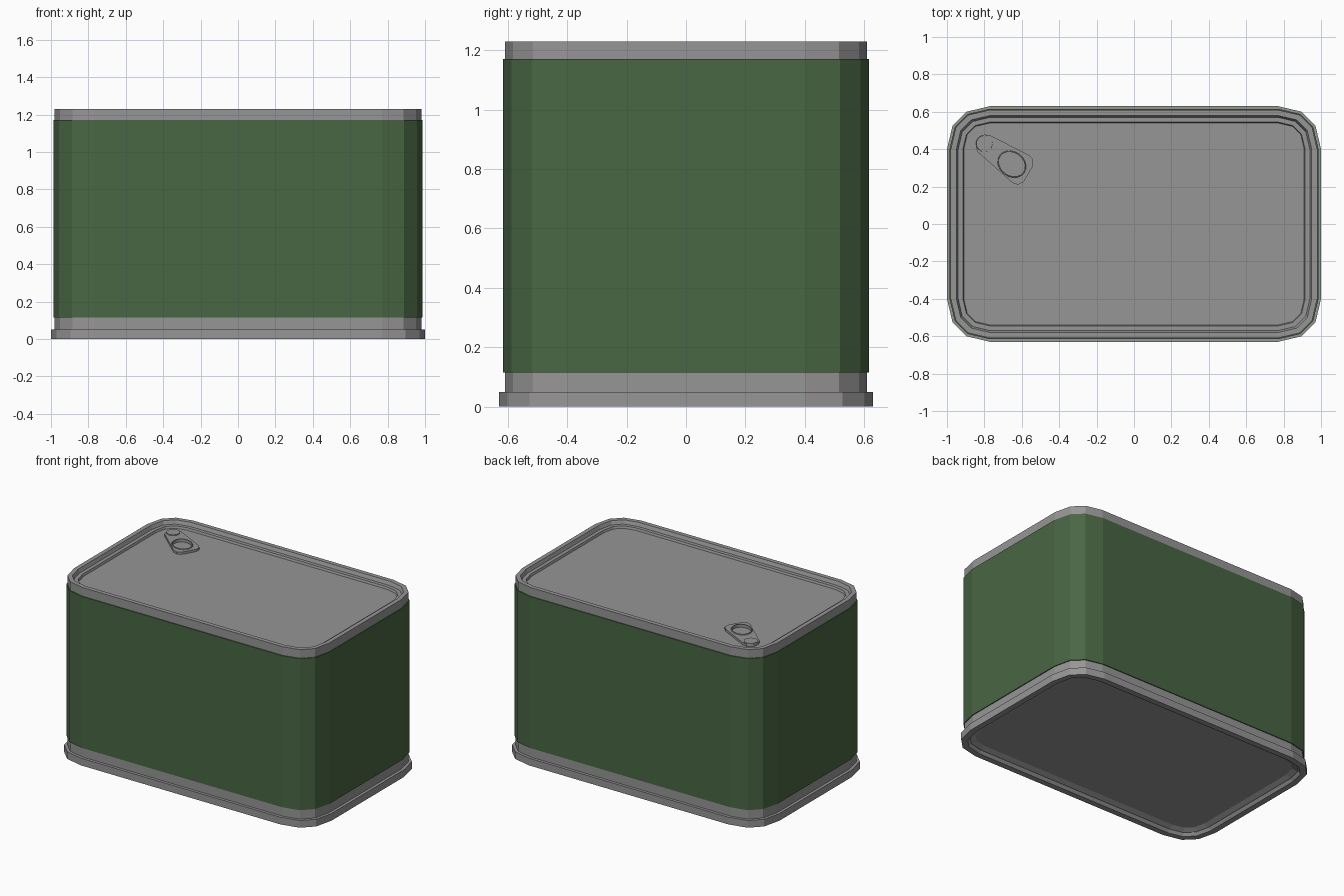
import bpy, bmesh, math
from mathutils import Matrix

if "Cube" in bpy.data.objects:
    bpy.data.objects.remove(bpy.data.objects["Cube"])


def material(name, rgb):
    m = bpy.data.materials.new(name)
    m.diffuse_color = (*rgb, 1)
    m.use_nodes = True
    m.node_tree.nodes["Principled BSDF"].inputs["Base Color"].default_value = m.diffuse_color
    return m


METAL = material("grey metal", (0.31, 0.303, 0.303))
GREEN = material("label green", (0.066, 0.133, 0.057))


def finish(name, bm, mat, recalc=True):
    if recalc:
        bmesh.ops.recalc_face_normals(bm, faces=bm.faces[:])
    me = bpy.data.meshes.new(name)
    bm.to_mesh(me)
    bm.free()
    me.materials.append(mat)
    ob = bpy.data.objects.new(name, me)
    bpy.context.collection.objects.link(ob)
    return ob


def outline(inset):
    # rounded rectangle with three facets per corner, counter-clockwise
    r = 0.23 - inset
    arc = [(1, 0), (0.87, 0.55), (0.55, 0.87), (0, 1)]
    pts = []
    for sx, sy in ((1, 1), (-1, 1), (-1, -1), (1, -1)):
        for u, v in (arc if sx * sy > 0 else arc[::-1]):
            pts.append((sx * (0.77 + u * r), sy * (0.40 + v * r)))
    return pts


def loft(name, profile, mat, cap_first=False, cap_last=False):
    # profile rows are (inset, height), running up the outside
    bm = bmesh.new()
    rings = [[bm.verts.new((x, y, z)) for x, y in outline(i)] for i, z in profile]
    n = len(rings[0])
    for a, b in zip(rings, rings[1:]):
        for k in range(n):
            j = (k + 1) % n
            bm.faces.new((a[k], a[j], b[j], b[k]))
    if cap_first:
        bm.faces.new(rings[0][::-1])
    if cap_last:
        bm.faces.new(rings[-1])
    return finish(name, bm, mat, recalc=False)


# Can body: recessed base, label sleeve, recessed lid
loft("can_base", [(0.09, 0.035), (0.06, 0.02), (0.055, 0.02), (0.04, 0), (0, 0),
                  (0, 0.05), (0.02, 0.05), (0.02, 0.115)], METAL, cap_first=True)
loft("label_sleeve", [(0.02, 0.115), (0.014, 0.115), (0.014, 1.17), (0.02, 1.17)], GREEN)
loft("can_lid", [(0.02, 1.17), (0.02, 1.23), (0.05, 1.23), (0.06, 1.205),
                 (0.085, 1.205), (0.09, 1.19)], METAL, cap_last=True)

# Pull tab with an oval finger hole
FLOOR, TOP = 1.19, 1.206
TILT = math.radians(-36)


def oval(a, b, n=20):
    c, s = math.cos(TILT), math.sin(TILT)
    out = []
    for k in range(n):
        t = 2 * math.pi * k / n
        u, v = a * math.cos(t), b * math.sin(t)
        out.append((-0.653 + u * c - v * s, 0.32 + u * s + v * c))
    return out


tab = [(-0.845, 0.41), (-0.84, 0.45), (-0.80, 0.478), (-0.77, 0.475), (-0.565, 0.37),
       (-0.54, 0.345), (-0.54, 0.31), (-0.59, 0.225), (-0.62, 0.21), (-0.65, 0.22),
       (-0.835, 0.385)]
bm = bmesh.new()
edges = []
for loop in (tab, oval(0.074, 0.06)):
    vs = [bm.verts.new((x, y, FLOOR)) for x, y in loop]
    edges += [bm.edges.new((vs[k], vs[(k + 1) % len(vs)])) for k in range(len(vs))]
bmesh.ops.triangle_fill(bm, edges=edges, use_beauty=True, use_dissolve=False)
ext = bmesh.ops.extrude_face_region(bm, geom=bm.faces[:], use_keep_orig=True)
for v in ext["geom"]:
    if isinstance(v, bmesh.types.BMVert):
        v.co.z = TOP
finish("pull_tab", bm, METAL)

# Raised lip around the finger hole
bm = bmesh.new()
rows = [[bm.verts.new((x, y, z)) for x, y in oval(a, a - 0.014)]
        for a, z in ((0.081, TOP), (0.079, TOP + 0.005), (0.074, TOP + 0.005), (0.074, TOP))]
for a, b in zip(rows, rows[1:]):
    for k in range(20):
        j = (k + 1) % 20
        bm.faces.new((a[k], a[j], b[j], b[k]))
finish("tab_hole_lip", bm, METAL, recalc=False)

# Rivet holding the tab
bm = bmesh.new()
bmesh.ops.create_cone(bm, cap_ends=True, segments=20, radius1=0.045, radius2=0.043,
                      depth=0.022, matrix=Matrix.Translation((-0.80, 0.43, FLOOR + 0.011)))
finish("tab_rivet", bm, METAL)
